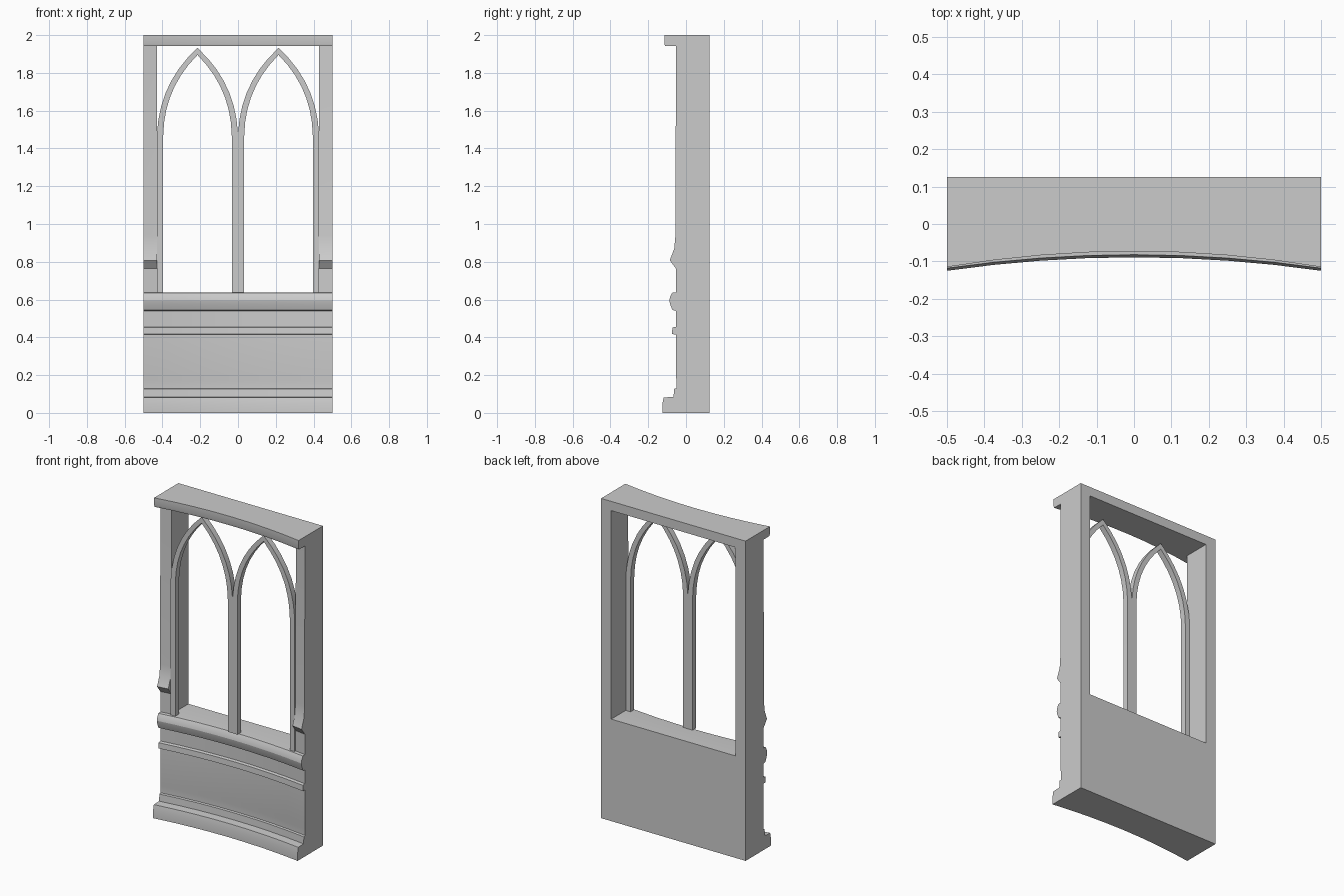
import bpy, bmesh
from mathutils import Vector

if "Cube" in bpy.data.objects:
    bpy.data.objects.remove(bpy.data.objects["Cube"])

BACK = 0.125


def finish(bm, name, angle):
    bmesh.ops.recalc_face_normals(bm, faces=bm.faces[:])
    me = bpy.data.meshes.new(name)
    bm.to_mesh(me)
    bm.free()
    ob = bpy.data.objects.new(name, me)
    bpy.context.collection.objects.link(ob)
    bpy.ops.object.select_all(action='DESELECT')
    ob.select_set(True)
    bpy.context.view_layer.objects.active = ob
    bpy.ops.object.shade_smooth_by_angle(angle=angle)
    return ob


def sweep(name, profile, xs, bow):
    """Sweep a front (y, z) profile along x, bowing it inward; the back stays flat."""
    bm = bmesh.new()
    rings = []
    for x in xs:
        d = bow * (1 - (x / 0.5) ** 2)
        pts = [(x, y + d, z) for y, z in profile]
        pts += [(x, BACK, profile[-1][1]), (x, BACK, profile[0][1])]
        rings.append([bm.verts.new(p) for p in pts])
    n = len(rings[0])
    for a, b in zip(rings, rings[1:]):
        for i in range(n):
            j = (i + 1) % n
            bm.faces.new((a[i], a[j], b[j], b[i]))
    bm.faces.new(rings[0])
    bm.faces.new(rings[-1])
    return finish(bm, name, 0.35)


def arc(p, q, sag, n=7):
    """Shallow curve from p to q bulging up and to the left."""
    p, q = Vector(p), Vector(q)
    c = q - p
    ctrl = (p + q) / 2 + Vector((-c.y, c.x)).normalized() * sag * 2
    return [(1 - t) ** 2 * p + 2 * t * (1 - t) * ctrl + t * t * q
            for t in [i / n for i in range(n + 1)]]


full = [i / 8 - 0.5 for i in range(9)]

# Lower wall with plinth, string course and sill moulding
lower = [(-0.125, 0), (-0.125, 0.048), (-0.118, 0.082), (-0.066, 0.084),
         (-0.063, 0.127), (-0.05, 0.13), (-0.05, 0.17), (-0.054, 0.20),
         (-0.054, 0.415), (-0.074, 0.417), (-0.072, 0.452), (-0.054, 0.456),
         (-0.054, 0.54), (-0.072, 0.545), (-0.084, 0.575), (-0.088, 0.595),
         (-0.084, 0.615), (-0.073, 0.636), (-0.052, 0.638)]
sweep("lower_wall", lower, full, 0.036)

# Side piers with a small weathered set-off
pier = [(-0.054, 0.638), (-0.054, 0.765), (-0.086, 0.808), (-0.062, 0.87),
        (-0.056, 0.94), (-0.053, 1.942)]
for side, s in (("left", -1), ("right", 1)):
    sweep("pier_" + side, pier, [s * 0.43, s * 0.465, s * 0.5], 0.04)

# Top lintel
sweep("top_lintel", [(-0.111, 1.942), (-0.115, 1.955), (-0.115, 2.0)], full, 0.042)

# Twin pointed-arch tracery with mullions
Z0, SPRING = 0.638, 1.478
outer = [Vector((0, Z0))] + arc((0, SPRING), (0.2145, 1.932), 0.052)
inner = [Vector((0.033, Z0))] + arc((0.033, 1.468), (0.2145, 1.895), 0.047)
bm = bmesh.new()
for s in (-1, 1):
    for flip in (False, True):
        def place(p):
            return bm.verts.new((s * (0.429 - p.x if flip else p.x), -0.054, p.y))
        for k in range(len(outer) - 1):
            bm.faces.new([place(p) for p in
                          (outer[k], outer[k + 1], inner[k + 1], inner[k])])
bmesh.ops.remove_doubles(bm, verts=bm.verts[:], dist=0.0005)
bmesh.ops.recalc_face_normals(bm, faces=bm.faces[:])
front = bm.faces[:]
ext = bmesh.ops.extrude_face_region(bm, geom=front, use_keep_orig=True)
bmesh.ops.translate(bm, vec=(0, 0.036, 0),
                    verts=[g for g in ext["geom"] if isinstance(g, bmesh.types.BMVert)])
finish(bm, "arch_tracery", 0.35)
